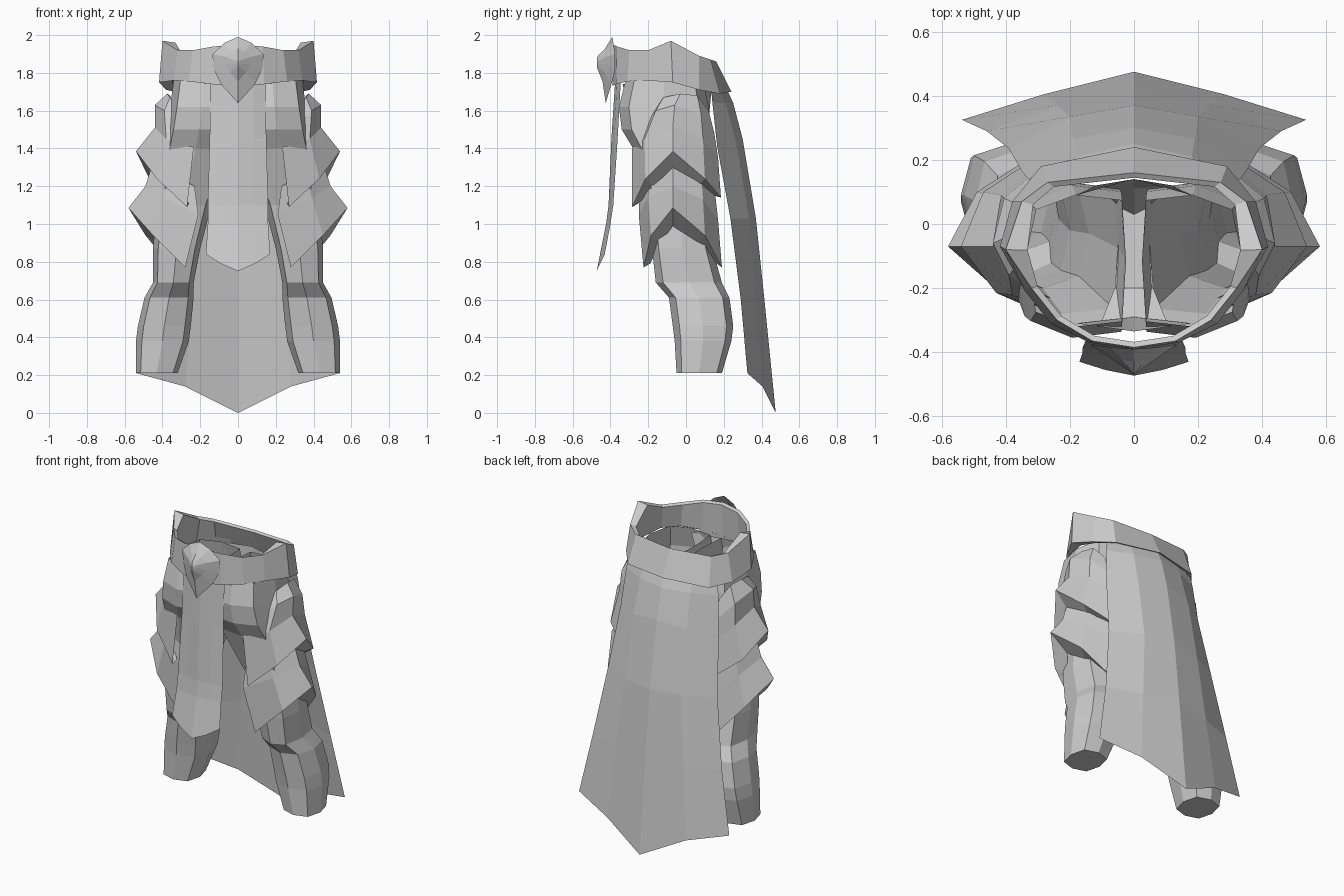
import bpy, bmesh, math
from mathutils import Vector

grey = bpy.data.materials.new("plain grey")
grey.diffuse_color = (0.6, 0.6, 0.6, 1)


def loft(name, rows, ring=False, wrap=False, cap=False, outward=None):
    """Skin rows of points, mirror across x; outward orients open sheets."""
    bm = bmesh.new()
    vs = [[bm.verts.new(p) for p in row] for row in rows]
    n = len(rows[0])
    for i in range(len(rows) if wrap else len(rows) - 1):
        a, b = vs[i], vs[(i + 1) % len(rows)]
        for j in range(n if ring else n - 1):
            k = (j + 1) % n
            bm.faces.new((a[j], a[k], b[k], b[j]))
    if cap:
        bm.faces.new(vs[0])
    bmesh.ops.recalc_face_normals(bm, faces=bm.faces)
    bm.normal_update()
    if outward:
        total = sum((f.normal * f.calc_area() for f in bm.faces), Vector())
        if total.dot(Vector(outward)) < 0:
            bmesh.ops.reverse_faces(bm, faces=bm.faces)
    me = bpy.data.meshes.new(name)
    bm.to_mesh(me)
    bm.free()
    me.materials.append(grey)
    ob = bpy.data.objects.new(name, me)
    bpy.context.collection.objects.link(ob)
    mod = ob.modifiers.new("mirror", "MIRROR")
    mod.merge_threshold = 0.0005
    return ob


# Belt: (bottom x, y, z), (top x, y, z), inner scale, front centre to back centre
belt = [((0, -.39, 1.73), (0, -.385, 1.95), .94),
        ((.14, -.37, 1.74), (.13, -.365, 1.94), .94),
        ((.26, -.31, 1.755), (.24, -.30, 1.92), .94),
        ((.34, -.21, 1.76), (.32, -.20, 1.92), .94),
        ((.418, -.07, 1.75), (.40, -.08, 1.97), .83),
        ((.38, .07, 1.71), (.35, .07, 1.89), .90),
        ((.29, .18, 1.69), (.27, .13, 1.87), .93),
        ((0, .24, 1.70), (0, .16, 1.86), .94)]


def inset(p, s, dz):
    return (p[0] * s, -.1 + (p[1] + .1) * .94, p[2] + dz)


loft("belt", [[b for b, t, s in belt], [t for b, t, s in belt],
              [inset(t, s, -.01) for b, t, s in belt],
              [inset(b, s, .01) for b, t, s in belt]], wrap=True)

# Buckle: faceted shield with a raised centre
rim = [(0, -.39, 1.99), (.07, -.385, 1.96), (.135, -.375, 1.90),
       (.13, -.375, 1.82), (.09, -.395, 1.74), (0, -.425, 1.64)]
loft("buckle", [rim,
                [(x * .5, y * .4 - .272, 1.87 + (z - 1.87) * .5) for x, y, z in rim],
                [(0, -.47, 1.885 - .012 * i) for i in range(6)]],
     outward=(0, -1, 0))

# Front cloth, folded forward along its centre
loft("front_cloth", [
    [(0, -.375, 1.76), (.08, -.365, 1.76), (.145, -.345, 1.76)],
    [(0, -.395, 1.45), (.08, -.38, 1.45), (.15, -.362, 1.45)],
    [(0, -.41, 1.1), (.08, -.40, 1.1), (.16, -.385, 1.1)],
    [(0, -.423, 1.0), (.08, -.412, 1.0), (.16, -.40, 1.0)],
    [(0, -.473, .75), (.09, -.455, .79), (.17, -.43, .84)]],
    outward=(0, -1, 0))

# Long back cape, flaring to a pointed hem
loft("cape", [
    [(0, .20, 1.75), (.17, .165, 1.75), (.31, .13, 1.75)],
    [(0, .25, 1.64), (.18, .21, 1.64), (.33, .14, 1.64)],
    [(0, .30, 1.45), (.19, .265, 1.43), (.35, .165, 1.41)],
    [(0, .37, 1.03), (.20, .335, 1.03), (.39, .235, 1.03)],
    [(0, .415, .6), (.24, .37, .6), (.46, .29, .6)],
    [(0, .475, 0), (.28, .405, .14), (.537, .325, .21)]],
    outward=(0, 1, 0))

# Trouser leg: z, x min, x max, y min, y max
sections = [(.21, .32, .54, -.05, .19), (.38, .26, .54, -.06, .24),
            (.46, .25, .53, -.07, .25), (.61, .235, .495, -.09, .23),
            (.69, .235, .45, -.16, .19), (.87, .20, .45, -.18, .14),
            (1.1, .14, .43, -.20, .14), (1.4, .05, .40, -.28, .13),
            (1.5, .03, .38, -.34, .13), (1.62, .025, .36, -.355, .12),
            (1.76, .025, .34, -.32, .09)]
legs = []
for z, x0, x1, y0, y1 in sections:
    row = []
    for i in range(8):
        a = i * math.pi / 4
        s = 1.0 if i % 2 == 0 else 1.1
        if i in (3, 5) and z > 1.3:  # squarer inner thigh
            s = 1.3
        row.append(((x0 + x1) / 2 + (x1 - x0) / 2 * s * math.cos(a),
                    (y0 + y1) / 2 + (y1 - y0) / 2 * s * math.sin(a), z))
    legs.append(row)
loft("trouser_leg", legs, ring=True, cap=True)

# Seat, crotch and fly joining the legs
loft("crotch", [[(0, .14, 1.76), (.18, .09, 1.76)],
                [(0, .11, 1.55), (.12, .12, 1.55)],
                [(0, .03, 1.40), (.04, .05, 1.40)],
                [(0, -.20, 1.42), (.06, -.20, 1.42)],
                [(0, -.29, 1.5), (.10, -.30, 1.5)],
                [(0, -.335, 1.74), (.18, -.31, 1.74)]], outward=(0, 0, -1))

# Thigh plates: chevron hems with a turned-under lip, front to back
loft("upper_thigh_plate", [
    [(.31, -.17, 1.60), (.36, -.12, 1.67), (.375, -.03, 1.69), (.36, .06, 1.68), (.32, .12, 1.60)],
    [(.30, -.22, 1.52), (.39, -.16, 1.60), (.44, -.06, 1.63), (.405, .08, 1.58), (.32, .15, 1.48)],
    [(.235, -.285, 1.40), (.38, -.22, 1.45), (.44, -.07, 1.51), (.415, .09, 1.45), (.32, .17, 1.35)],
    [(.27, -.285, 1.09), (.43, -.215, 1.24), (.54, -.07, 1.385), (.47, .10, 1.24), (.34, .185, 1.14)],
    [(.26, -.25, 1.11), (.38, -.17, 1.20), (.46, -.07, 1.30), (.41, .07, 1.21), (.32, .15, 1.15)]],
    outward=(1, 0, 0))
loft("lower_thigh_plate", [
    [(.23, -.25, 1.20), (.36, -.17, 1.27), (.45, -.07, 1.33), (.40, .08, 1.27), (.32, .15, 1.2)],
    [(.21, -.25, 1.05), (.39, -.20, 1.14), (.49, -.07, 1.20), (.44, .09, 1.13), (.33, .17, 1.02)],
    [(.28, -.225, .77), (.45, -.185, .94), (.58, -.07, 1.085), (.49, .10, .94), (.35, .19, .77)],
    [(.28, -.19, .79), (.39, -.14, .89), (.45, -.07, .99), (.42, .06, .90), (.33, .15, .8)]],
    outward=(1, 0, 0))
